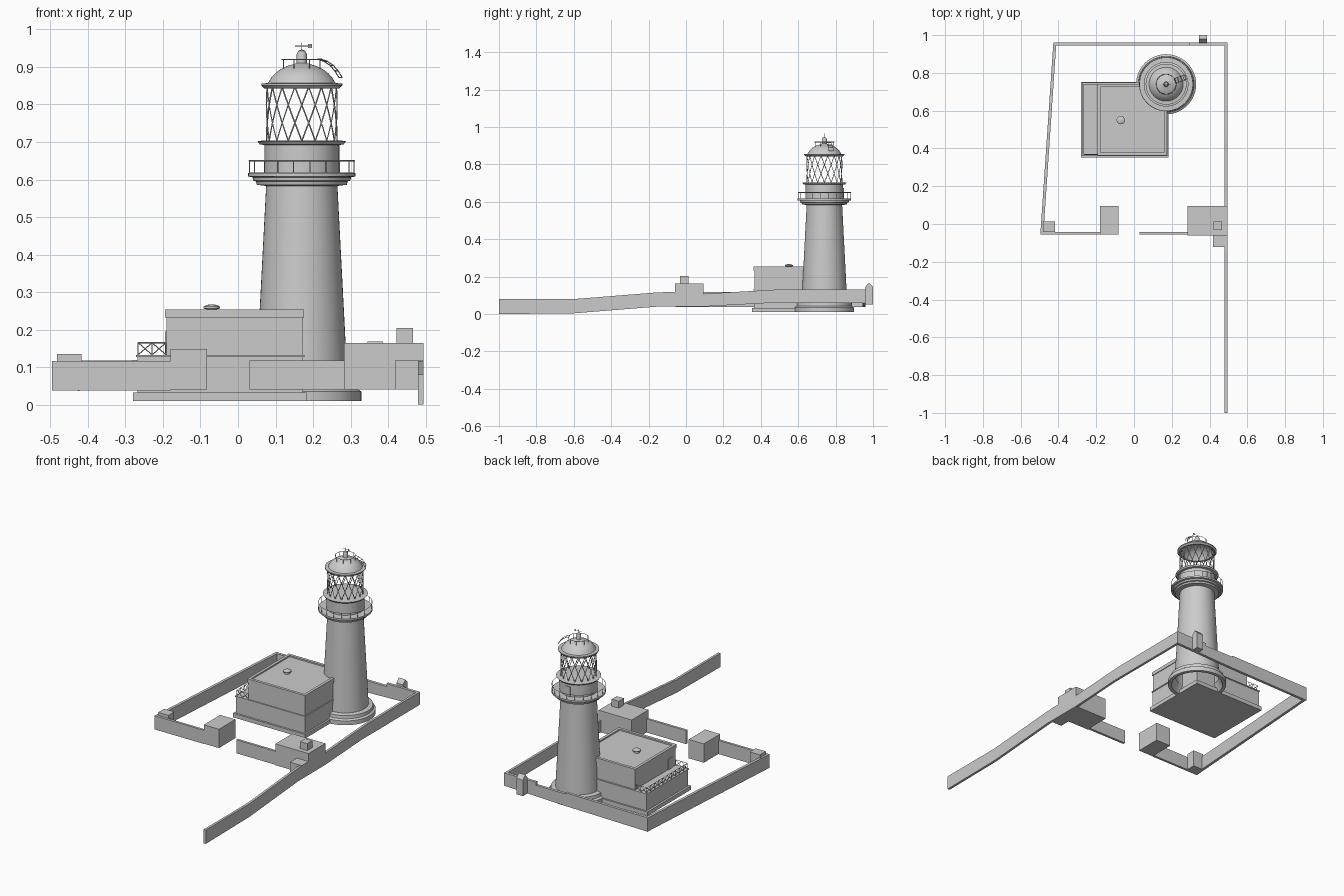
import bpy, bmesh, math
from mathutils import Vector

if "Cube" in bpy.data.objects:
    bpy.data.objects.remove(bpy.data.objects["Cube"])

CX, CY = 0.17, 0.74          # tower axis


def finish(name, bm):
    bmesh.ops.recalc_face_normals(bm, faces=bm.faces)
    me = bpy.data.meshes.new(name)
    bm.to_mesh(me)
    bm.free()
    ob = bpy.data.objects.new(name, me)
    bpy.context.collection.objects.link(ob)
    return ob


def prism(name, pts, vec):
    """Extrude a flat polygon along a vector."""
    bm = bmesh.new()
    f = bm.faces.new([bm.verts.new(p) for p in pts])
    r = bmesh.ops.extrude_face_region(bm, geom=[f])
    bmesh.ops.translate(bm, vec=Vector(vec), verts=[v for v in r["geom"] if isinstance(v, bmesh.types.BMVert)])
    return finish(name, bm)


def box(name, x0, x1, y0, y1, z0, z1):
    return prism(name, [(x0, y0, z0), (x1, y0, z0), (x1, y1, z0), (x0, y1, z0)], (0, 0, z1 - z0))


def lathe(name, profile, cx=CX, cy=CY, steps=48):
    """Spin an (r, z) profile about a vertical axis."""
    bm = bmesh.new()
    vs = [bm.verts.new((cx + r, cy, z)) for r, z in profile]
    es = [bm.edges.new(p) for p in zip(vs, vs[1:])]
    bmesh.ops.spin(bm, geom=vs + es, cent=(cx, cy, 0), axis=(0, 0, 1),
                   angle=math.tau, steps=steps, use_merge=True)
    bmesh.ops.remove_doubles(bm, verts=bm.verts, dist=1e-5)
    ob = finish(name, bm)
    bpy.ops.object.select_all(action='DESELECT')
    ob.select_set(True)
    bpy.context.view_layer.objects.active = ob
    bpy.ops.object.shade_smooth_by_angle(angle=math.radians(30))
    return ob


def rods(name, paths, radius=0.0015):
    """Round bars along several polylines, (points, closed)."""
    cu = bpy.data.curves.new(name, 'CURVE')
    cu.dimensions = '3D'
    cu.bevel_depth = radius
    cu.bevel_resolution = 0
    cu.use_fill_caps = True
    for pts, closed in paths:
        s = cu.splines.new('POLY')
        s.points.add(len(pts) - 1)
        for p, q in zip(s.points, pts):
            p.co = (*q, 1)
        s.use_cyclic_u = closed
    ob = bpy.data.objects.new(name, cu)
    bpy.context.collection.objects.link(ob)
    return ob


def polar(r, a, z):
    return (CX + r * math.cos(a), CY + r * math.sin(a), z)


def ring_rail(name, r, z0, z1, posts):
    paths = [([polar(r, math.tau * i / 48, z1) for i in range(48)], True)]
    for i in range(posts):
        a = math.tau * (i + 0.5) / posts
        paths.append(([polar(r, a, z0), polar(r, a, z1)], False))
    rods(name, paths)


# Tower: stepped plinth, tapering shaft, gallery, lantern drum and ledge
lathe("tower", [(0.118, 0.06), (0.14, 0.01), (0.159, 0.01), (0.159, 0.035), (0.148, 0.042),
                (0.146, 0.06), (0.122, 0.064), (0.095, 0.583), (0.12, 0.586), (0.122, 0.595),
                (0.130, 0.597), (0.131, 0.606), (0.143, 0.608), (0.143, 0.618), (0.100, 0.619),
                (0.100, 0.692), (0.112, 0.694), (0.118, 0.702), (0.105, 0.704), (0, 0.704)])
box("gallery_door", CX - 0.018, CX + 0.012, CY + 0.09, CY + 0.104, 0.618, 0.675)
ring_rail("gallery_railing", 0.141, 0.617, 0.65, 20)

# Lantern lattice: two opposed families of helical bars
bars, N, twist = [], 16, math.radians(34)
for i in range(N):
    for sgn in (1, -1):
        a0 = math.tau * i / N
        bars.append(([polar(0.094, a0 + sgn * twist * k / 6, 0.703 + 0.145 * k / 6)
                      for k in range(7)], False))
rods("lantern_lattice", bars, 0.0019)

# Dome shell with gutter and vent, open underneath
lathe("lantern_roof", [(0, 0.900), (0.04, 0.894), (0.06, 0.882), (0.078, 0.866), (0.09, 0.845),
                       (0.100, 0.843), (0.108, 0.851), (0.108, 0.856), (0.09, 0.857),
                       (0.081, 0.872), (0.07, 0.884), (0.055, 0.895), (0.038, 0.903),
                       (0.02, 0.908), (0.0135, 0.911), (0.0135, 0.934), (0.009, 0.943),
                       (0, 0.947)])
ring_rail("roof_railing", 0.053, 0.893, 0.92, 8)

# Curved ladder over the dome
A = math.radians(20)
arc = [(0.05, 0.921), (0.068, 0.915), (0.085, 0.904), (0.098, 0.89), (0.11, 0.872)]


def ladder_point(r, z, side):
    return (CX + r * math.cos(A) - side * math.sin(A), CY + r * math.sin(A) + side * math.cos(A), z)


ladder = [([ladder_point(r, z, s) for r, z in arc], False) for s in (-0.013, 0.013)]
ladder += [([ladder_point(r, z, -0.013), ladder_point(r, z, 0.013)], False) for r, z in arc]
rods("roof_ladder", ladder)

# Weather vane
rods("vane_rod", [([(CX, CY, 0.945), (CX, CY, 0.965)], False),
                  ([(CX - 0.018, CY, 0.956), (CX + 0.026, CY, 0.956)], False)], 0.0012)
prism("vane_tail", [(CX + 0.016, CY - 0.0005, 0.951), (CX + 0.027, CY - 0.0005, 0.951),
                    (CX + 0.027, CY - 0.0005, 0.961), (CX + 0.016, CY - 0.0005, 0.961)], (0, 0.001, 0))

# Keeper's house: plinth, lower storey, string course, upper storey
box("house_plinth", -0.28, 0.183, 0.353, 0.753, 0.01, 0.033)
box("house_lower", -0.268, 0.173, 0.364, 0.744, 0.033, 0.13)
box("string_course", -0.272, 0.177, 0.36, 0.748, 0.127, 0.133)
box("house_upper", -0.19, 0.172, 0.366, 0.738, 0.133, 0.245)
for n, b in {"front": (-0.194, 0.176, 0.362, 0.378), "back": (-0.194, 0.176, 0.726, 0.742),
             "left": (-0.194, -0.178, 0.378, 0.726), "right": (0.16, 0.176, 0.378, 0.726)}.items():
    box("parapet_" + n, *b, 0.232, 0.253)
box("terrace_door", -0.194, -0.188, 0.40, 0.435, 0.133, 0.195)
lathe("roof_vent", [(0, 0.243), (0.014, 0.243), (0.014, 0.255), (0.022, 0.256), (0.022, 0.261),
                    (0.014, 0.266), (0, 0.267)], -0.07, 0.55, 24)

# Terrace railing: crossed panels on three sides
rail = []
corners = [Vector((-0.192, 0.368, 0)), Vector((-0.266, 0.368, 0)),
           Vector((-0.266, 0.740, 0)), Vector((-0.192, 0.740, 0))]
lo, hi = Vector((0, 0, 0.133)), Vector((0, 0, 0.165))
for p, q in zip(corners, corners[1:]):
    n = max(2, round((q - p).length / 0.037))
    rail.append(([p + hi, q + hi], False))
    for i in range(n):
        a, b = p.lerp(q, i / n), p.lerp(q, (i + 1) / n)
        rail += [([a + lo, b + hi], False), ([a + hi, b + lo], False), ([a + lo, a + hi], False)]
rods("terrace_railing", rail, 0.0014)

# Right boundary wall, following the slope of the ground
side = [(-1, 0.0), (-0.6, 0.004), (-0.15, 0.04), (0.09, 0.04), (0.42, 0.058), (0.96, 0.058),
        (0.96, 0.132), (0.47, 0.13), (0.09, 0.108), (-0.15, 0.116), (-0.6, 0.08), (-1, 0.08)]
prism("wall_right", [(0.48, y, z) for y, z in side], (0.014, 0, 0))

# Back wall with a lowered section, left wall and front walls
back = [(-0.427, 0.037), (0.1, 0.045), (0.494, 0.058), (0.494, 0.132), (0.29, 0.132),
        (0.29, 0.115), (0.1, 0.115), (0.1, 0.122), (-0.427, 0.117)]
prism("wall_back", [(x, 0.944, z) for x, z in back], (0, 0.016, 0))
prism("wall_left", [(-0.427, 0.96, 0.038), (-0.411, 0.96, 0.038), (-0.48, -0.055, 0.038),
                    (-0.496, -0.055, 0.038)], (0, 0, 0.079))
box("wall_front_left", -0.495, -0.18, -0.056, -0.042, 0.038, 0.117)
box("wall_front_right", 0.03, 0.285, -0.056, -0.042, 0.04, 0.118)

# Gate blocks, corner boxes and chimney
box("gate_block_left", -0.18, -0.083, -0.056, 0.094, 0.04, 0.149)
box("gate_block_right", 0.282, 0.494, -0.06, 0.094, 0.04, 0.164)
box("chimney", 0.422, 0.467, -0.033, 0.013, 0.164, 0.204)
box("corner_box_left", -0.482, -0.417, -0.042, 0.012, 0.038, 0.135)
box("outer_box_right", 0.418, 0.494, -0.122, -0.056, 0.04, 0.118)

# Gabled post on the back wall
post = [(0.958, 0.052), (1.0, 0.052), (1.0, 0.145), (0.979, 0.168), (0.958, 0.145)]
prism("back_post", [(0.345, y, z) for y, z in post], (0.042, 0, 0))
